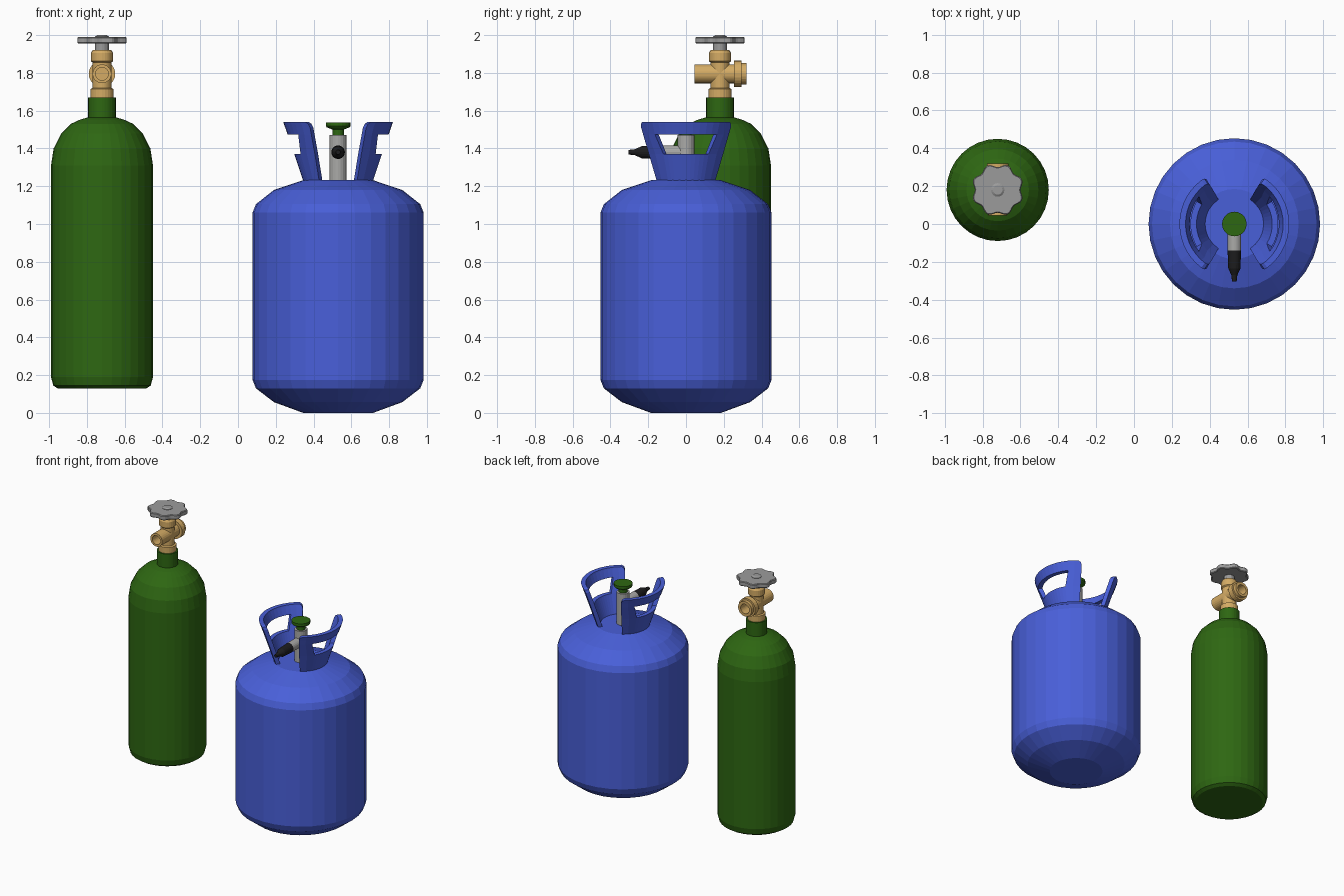
import bpy, bmesh, math
from mathutils import Matrix, Vector

cube = bpy.data.objects.get("Cube")
if cube:
    bpy.data.objects.remove(cube)


def material(name, rgb):
    m = bpy.data.materials.new(name)
    m.use_nodes = True
    m.diffuse_color = (*rgb, 1)
    m.node_tree.nodes["Principled BSDF"].inputs["Base Color"].default_value = (*rgb, 1)
    return m


GREEN = material("green paint", (0.027, 0.135, 0.006))
BLUE = material("blue paint", (0.066, 0.115, 0.69))
BRASS = material("brass", (0.66, 0.41, 0.13))
STEEL = material("light steel", (0.4, 0.4, 0.39))
WHEEL = material("grey metal", (0.33, 0.33, 0.33))
BLACK = material("black rubber", (0.012, 0.012, 0.013))


def finish(bm, name, mat):
    bmesh.ops.recalc_face_normals(bm, faces=bm.faces)
    mesh = bpy.data.meshes.new(name)
    bm.to_mesh(mesh)
    bm.free()
    mesh.materials.append(mat)
    obj = bpy.data.objects.new(name, mesh)
    bpy.context.collection.objects.link(obj)
    return obj


def lathe(name, profile, centre, mat, sides=32, along_y=False, lobe=0, lobes=8):
    """Spin (radius, height) pairs into a closed solid; lobe scallops the rim."""
    bm = bmesh.new()
    rings = []
    for r, h in profile:
        ring = []
        for i in range(sides):
            a = math.tau * i / sides
            k = r * (1 - lobe * math.cos(lobes * a))
            ring.append(bm.verts.new((k * math.cos(a), k * math.sin(a), h)))
        rings.append(ring)
    for low, high in zip(rings, rings[1:]):
        for i in range(sides):
            j = (i + 1) % sides
            bm.faces.new((low[i], low[j], high[j], high[i]))
    bm.faces.new(rings[0][::-1])
    bm.faces.new(rings[-1])
    if along_y:
        bm.transform(Matrix.Rotation(-math.pi / 2, 4, "X"))
    bm.transform(Matrix.Translation(Vector(centre)))
    return finish(bm, name, mat)


def handle(name, centre, facing):
    """Flared curved guard with a window and rounded upper corners."""
    # height, outer radius, half angle of the guard, half angle of the window
    rows = [(1.22, 0.182, 57, 31), (1.37, 0.232, 58, 31), (1.475, 0.268, 58, 38),
            (1.51, 0.28, 58, 38), (1.53, 0.287, 56.5, 38), (1.54, 0.29, 53, 38)]
    thick, panes = 0.032, 10
    bm = bmesh.new()
    grid, inner = [], {}
    for z, r, end, win in rows:
        angles = [-end, -(end + win) / 2]
        angles += [win * (2 * i / panes - 1) for i in range(panes + 1)]
        angles += [(end + win) / 2, end]
        line = []
        for deg in angles:
            a = math.radians(deg + facing)
            d = Vector((math.cos(a), math.sin(a), 0))
            base = Vector((centre[0], centre[1], z))
            v = bm.verts.new(base + d * r)
            inner[v] = bm.verts.new(base + d * (r - thick))
            line.append(v)
        grid.append(line)
    outer_faces = []
    for k in range(len(rows) - 1):
        for i in range(panes + 4):
            if k == 1 and 2 <= i < panes + 2:
                continue
            outer_faces.append(bm.faces.new((grid[k][i], grid[k][i + 1],
                                             grid[k + 1][i + 1], grid[k + 1][i])))
    rim = [e.verts[:] for e in bm.edges if e.is_boundary]
    for f in outer_faces:
        bm.faces.new([inner[v] for v in reversed(f.verts[:])])
    for a, b in rim:
        bm.faces.new((a, b, inner[b], inner[a]))
    return finish(bm, name, BLUE)


# Tall green cylinder
gx, gy = -0.72, 0.18
lathe("tall_tank", [(0.235, 0.13), (0.258, 0.145), (0.27, 0.19), (0.27, 1.31),
                    (0.256, 1.40), (0.215, 1.48), (0.165, 1.53), (0.115, 1.553),
                    (0.073, 1.565)], (gx, gy, 0), GREEN)
lathe("tall_tank_neck", [(0.073, 1.55), (0.073, 1.67)], (gx, gy, 0), GREEN)

# Brass valve with cross pipe
lathe("valve_body", [(0.062, 1.665), (0.062, 1.715), (0.05, 1.72), (0.05, 1.855),
                     (0.058, 1.862), (0.058, 1.905), (0.05, 1.92)],
      (gx, gy, 0), BRASS, 24)
lathe("valve_cross_pipe", [(0.034, -0.06), (0.034, -0.135), (0.05, -0.135), (0.05, 0.075),
                           (0.07, 0.075), (0.07, 0.115), (0.057, 0.115), (0.057, 0.14),
                           (0.036, 0.14), (0.036, 0.06)],
      (gx, gy, 1.795), BRASS, 24, along_y=True)

# Scalloped hand wheel
lathe("wheel_stem", [(0.037, 1.91), (0.037, 1.96)], (gx, gy, 0), WHEEL, 16)
lathe("hand_wheel", [(0.125, 1.955), (0.13, 1.96), (0.13, 1.985), (0.125, 1.99)],
      (gx, gy, 0), WHEEL, 64, lobe=0.075)
lathe("wheel_hub", [(0.036, 1.98), (0.036, 1.993), (0.025, 2.0)], (gx, gy, 0), WHEEL, 16)

# Wide blue cylinder
bx, by = 0.53, 0
lathe("wide_tank", [(0.185, 0), (0.34, 0.057), (0.435, 0.13), (0.453, 0.175),
                    (0.453, 1.06), (0.435, 1.105), (0.34, 1.18), (0.185, 1.232)],
      (bx, by, 0), BLUE)
for side, facing in (("left", 0), ("right", 180)):
    handle(side + "_handle", (bx, by), facing)

# Small valve with knob and nozzle
lathe("small_valve_stem", [(0.045, 1.22), (0.045, 1.472)], (bx, by, 0), STEEL, 20)
lathe("small_valve_knob", [(0.03, 1.465), (0.03, 1.5), (0.06, 1.512), (0.065, 1.518),
                           (0.065, 1.538)], (bx, by, 0), GREEN, 20)
lathe("side_pipe", [(0.036, -0.14), (0.036, 0)], (bx, by, 1.38), STEEL, 20, along_y=True)
lathe("nozzle_cap", [(0.012, -0.305), (0.016, -0.27), (0.032, -0.235), (0.036, -0.132)],
      (bx, by, 1.38), BLACK, 20, along_y=True)
